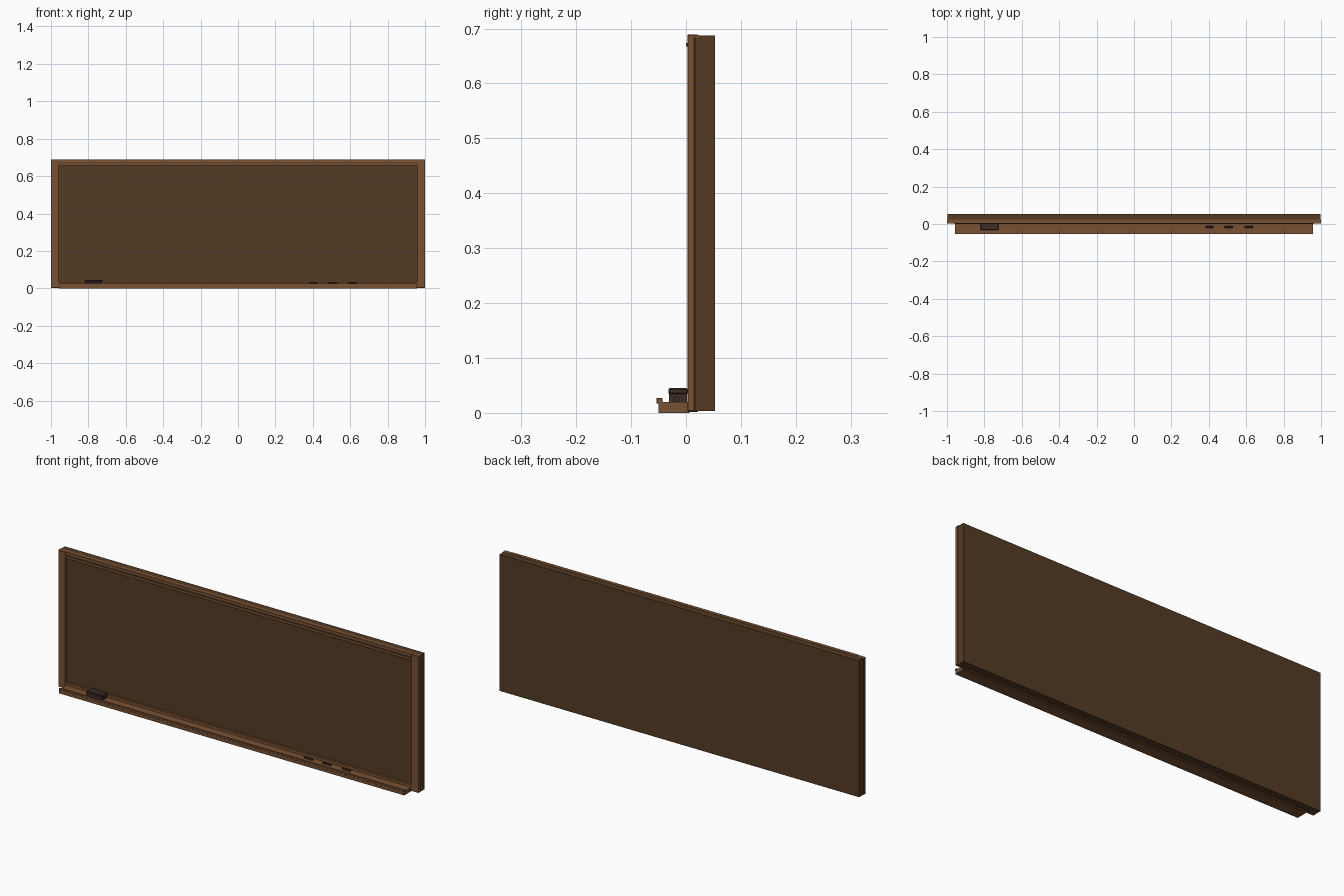
import bpy
import math

old = bpy.data.objects.get("Cube")
if old:
    bpy.data.objects.remove(old, do_unlink=True)


def material(name, rgb):
    m = bpy.data.materials.new(name)
    m.use_nodes = True
    m.diffuse_color = (*rgb, 1)
    m.node_tree.nodes["Principled BSDF"].inputs["Base Color"].default_value = (*rgb, 1)
    return m


frame_wood = material("frame wood", (0.19, 0.085, 0.034))
dark_wood = material("dark board", (0.09, 0.044, 0.017))
felt = material("eraser brown", (0.05, 0.027, 0.018))


def box(name, x, y, z, mat, bevel=0):
    """Box from (min, max) ranges, with optional bevelled edges."""
    ranges = (x, y, z)
    bpy.ops.mesh.primitive_cube_add(size=1, location=[sum(r) / 2 for r in ranges])
    ob = bpy.context.object
    ob.name = name
    ob.scale = [r[1] - r[0] for r in ranges]
    bpy.ops.object.transform_apply(location=False, rotation=False, scale=True)
    ob.data.materials.append(mat)
    if bevel:
        mod = ob.modifiers.new("edges", "BEVEL")
        mod.width = bevel
        mod.segments = 1
    return ob


# Board body
box("board_panel", (-0.998, 0.998), (0.015, 0.053), (0.003, 0.687), dark_wood)

# Frame
for side, s in (("left", 1), ("right", -1)):
    x = sorted((s * 0.96, s * 1.0))
    box(side + "_stile", x, (0.003, 0.016), (0.003, 0.687), frame_wood, 0.001)
box("top_rail", (-0.96, 0.96), (0.003, 0.022), (0.656, 0.689), frame_wood, 0.001)
box("top_edge_cap", (-1, 1), (0.004, 0.024), (0.684, 0.688), frame_wood)
box("bottom_rail", (-0.96, 0.96), (0.004, 0.022), (0.002, 0.034), frame_wood, 0.001)

# Hanging strip along the top rail
box("hanging_strip", (-0.96, 0.96), (0.0, 0.004), (0.667, 0.674), dark_wood)

# Tray with its raised front lip
box("tray", (-0.957, 0.957), (-0.05, 0.006), (0, 0.02), frame_wood)
box("tray_lip", (-0.957, 0.957), (-0.054, -0.043), (0.017, 0.027), frame_wood, 0.001)

# Eraser
box("eraser_felt", (-0.818, -0.727), (-0.031, 0.002), (0.02, 0.034), felt)
box("eraser_back", (-0.82, -0.725), (-0.032, 0.003), (0.034, 0.045), felt, 0.002)

# Chalk sticks
for i, x in enumerate((0.403, 0.506, 0.613)):
    bpy.ops.mesh.primitive_cylinder_add(vertices=12, radius=0.005, depth=0.044,
                                        location=(x, -0.017, 0.025),
                                        rotation=(0, math.pi / 2, 0))
    chalk = bpy.context.object
    chalk.name = "chalk_%d" % (i + 1)
    chalk.data.materials.append(felt)
    bpy.ops.object.shade_smooth_by_angle()
